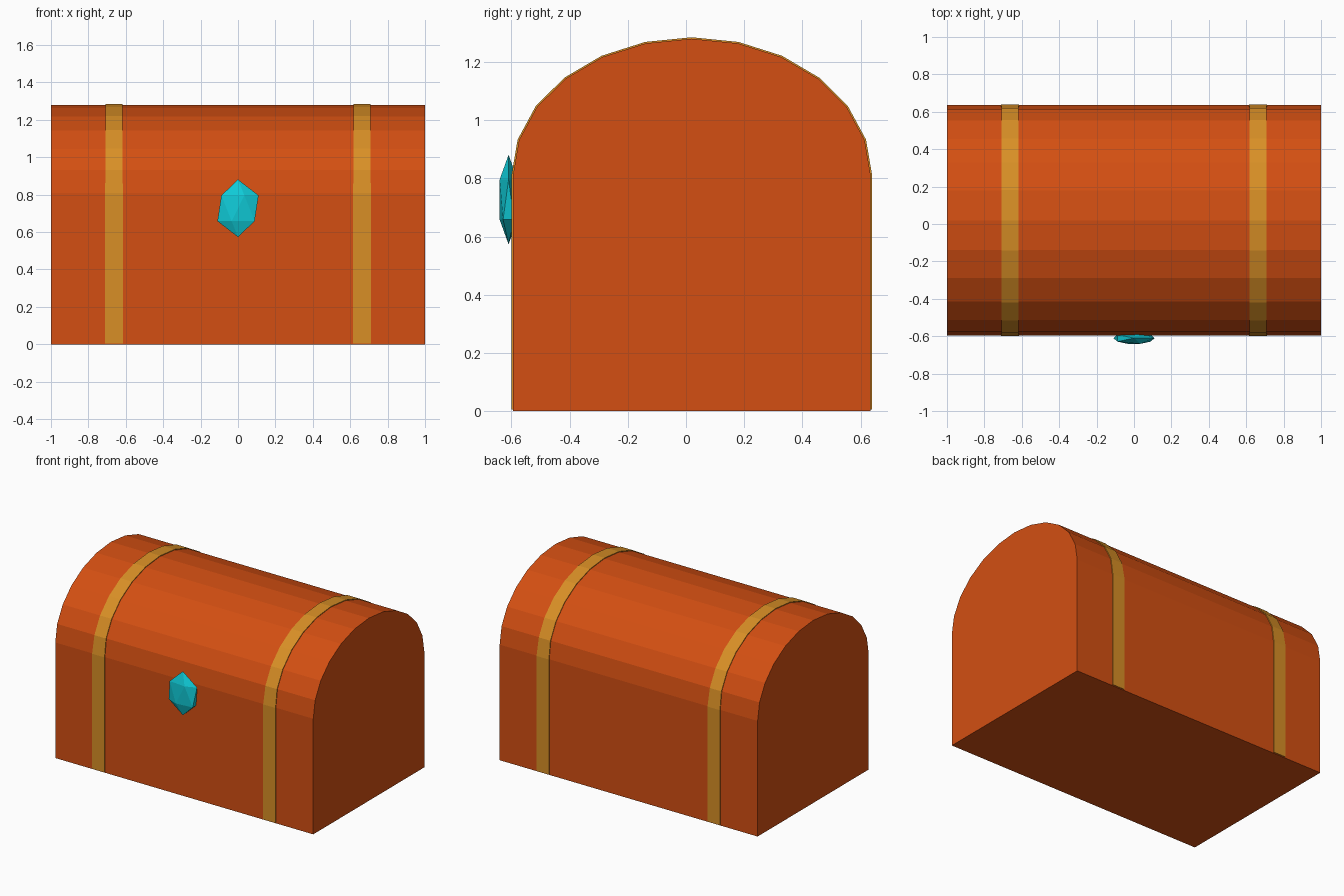
import bpy, bmesh, math

if "Cube" in bpy.data.objects:
    bpy.data.objects.remove(bpy.data.objects["Cube"])

CY, HALF, SPRING, RISE, STEPS = 0.02, 0.615, 0.81, 0.47, 12


def material(name, rgb):
    m = bpy.data.materials.new(name)
    m.diffuse_color = (*rgb, 1)
    m.use_nodes = True
    m.node_tree.nodes["Principled BSDF"].inputs["Base Color"].default_value = m.diffuse_color
    return m


orange = material("orange_wood", (0.655, 0.078, 0.006))
gold = material("gold_metal", (0.69, 0.275, 0.019))
cyan = material("cyan_gem", (0.005, 0.604, 0.69))


def arch(grow=0.0, base=0.0):
    """Side outline: straight walls under a faceted elliptical vault."""
    pts = [(CY + HALF + grow, base)]
    for i in range(STEPS + 1):
        a = math.pi * i / STEPS
        pts.append((CY + (HALF + grow) * math.cos(a), SPRING + (RISE + grow) * math.sin(a)))
    return pts + [(CY - HALF - grow, base)]


def extrude_outline(name, pts, x, widths, mat):
    """Closed solid with the outline on both ends; widths are half-widths per point."""
    bm = bmesh.new()
    left = [bm.verts.new((x - w, y, z)) for (y, z), w in zip(pts, widths)]
    right = [bm.verts.new((x + w, y, z)) for (y, z), w in zip(pts, widths)]
    n = len(pts)
    for i in range(n):
        j = (i + 1) % n
        bm.faces.new((left[i], left[j], right[j], right[i]))
    if n == STEPS + 3:
        bm.faces.new(left)
        bm.faces.new(right)
    else:  # band: cap the sides with quads between outer and inner outlines
        for row in (left, right):
            for i in range(n // 2 - 1):
                bm.faces.new((row[i], row[i + 1], row[n - 2 - i], row[n - 1 - i]))
    bmesh.ops.recalc_face_normals(bm, faces=bm.faces)
    me = bpy.data.meshes.new(name)
    bm.to_mesh(me)
    bm.free()
    me.materials.append(mat)
    ob = bpy.data.objects.new(name, me)
    bpy.context.collection.objects.link(ob)
    return ob


# Chest body with vaulted lid
body = arch()
extrude_outline("chest_body", body, 0, [1.0] * len(body), orange)

# Two thin metal bands wrapping over the chest, slightly slimmer on the vault
outer, inner = arch(0.005, 0.005), arch(-0.01, 0.005)
loop = outer + inner[::-1]
widths = [0.045 if z > SPRING + 0.01 else 0.048 for y, z in loop]
for side, x in (("left", -0.663), ("right", 0.663)):
    extrude_outline(side + "_band", loop, x, widths, gold)

# Faceted gem clasp on the front
bpy.ops.mesh.primitive_ico_sphere_add(subdivisions=1, radius=1, location=(0, -0.61, 0.727))
gem = bpy.context.object
gem.name = "gem_clasp"
gem.scale = (0.123, 0.036, 0.154)
gem.data.materials.append(cyan)
